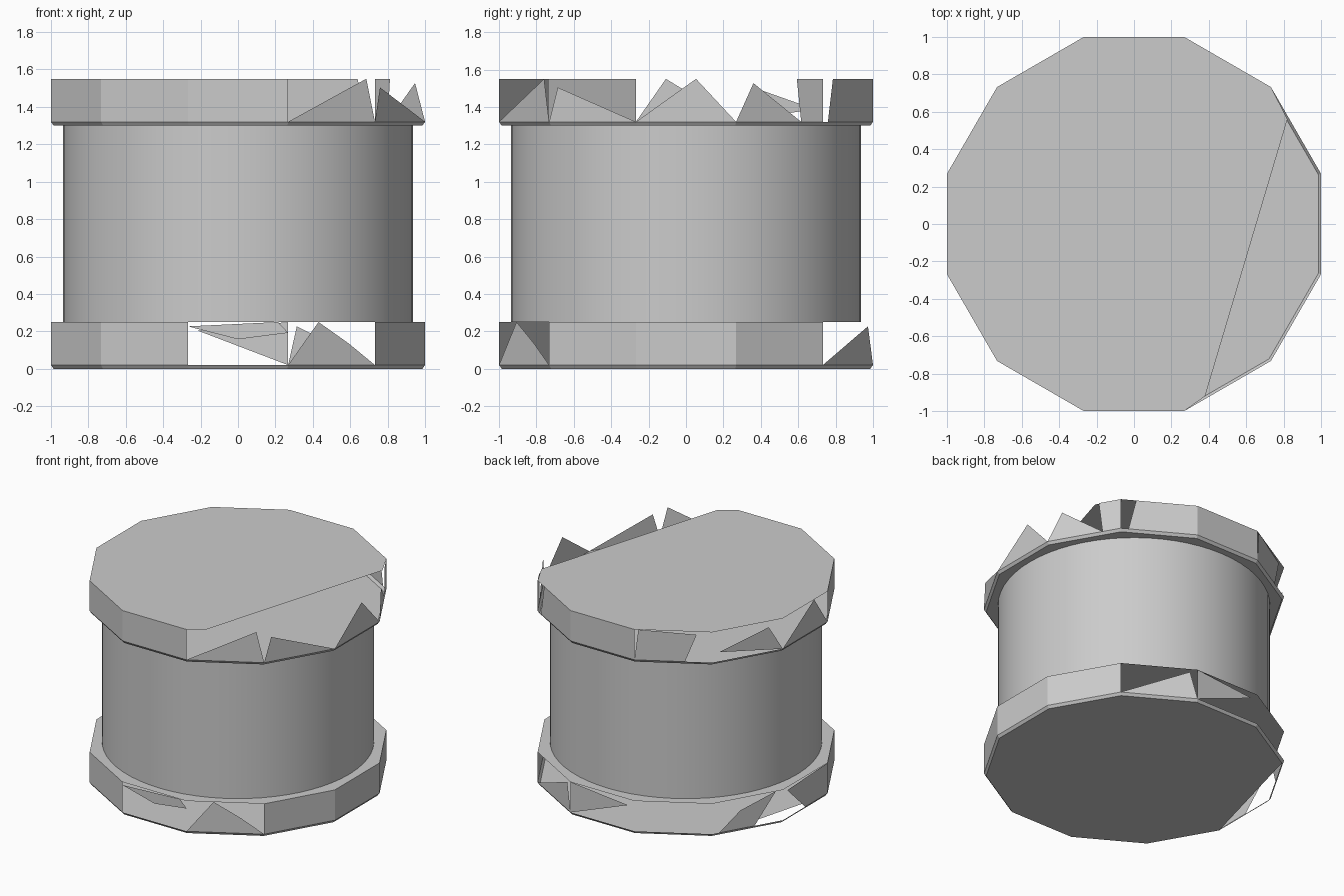
import bpy, bmesh
from math import sin, cos, radians

if "Cube" in bpy.data.objects:
    bpy.data.objects.remove(bpy.data.objects["Cube"])

R = 1.035          # corner radius of the twelve-sided rims
CH = 0.02          # lower chamfer height


def corner(deg, r, z):
    return (r * cos(radians(deg)), r * sin(radians(deg)), z)


def make(name, bm, weld=True):
    if weld:
        bmesh.ops.remove_doubles(bm, verts=bm.verts, dist=1e-4)
    me = bpy.data.meshes.new(name)
    bm.to_mesh(me)
    bm.free()
    ob = bpy.data.objects.new(name, me)
    bpy.context.collection.objects.link(ob)
    return ob


def face(bm, pts):
    return bm.faces.new([bm.verts.new(p) for p in pts])


def rim(name, z0, z1, broken, top=None, bottom=None):
    """Twelve-sided rim; 'broken' maps a side's angle to the pieces left,
    as (along, up) points in 0..1. Other sides are whole."""
    bm = bmesh.new()
    ring = [15 + 30 * i for i in range(12)]
    face(bm, top or [corner(a, R, z1) for a in ring])
    face(bm, reversed(bottom or [corner(a, R - 0.015, z0) for a in ring]))
    whole = [[(0, 0), (1, 0), (1, 1), (0, 1)]]
    for i in range(12):
        mid = -90 + 30 * i
        a, b = mid - 15, mid + 15
        p, q = corner(a, R, 0), corner(b, R, 0)
        # chamfer
        face(bm, [corner(a, R - 0.015, z0), corner(b, R - 0.015, z0),
                  corner(b, R, z0 + CH), corner(a, R, z0 + CH)])
        # wall pieces
        for piece in broken.get(mid, whole):
            face(bm, [(p[0] + (q[0] - p[0]) * u, p[1] + (q[1] - p[1]) * u,
                       z0 + CH + (z1 - z0 - CH) * v) for u, v in piece])
    return make(name, bm)


# Smooth round body
bpy.ops.mesh.primitive_cylinder_add(vertices=64, radius=0.935, depth=1.05,
                                    end_fill_type='NOTHING',
                                    location=(0, 0, 0.775))
body = bpy.context.object
body.name = "drum_body"
bpy.ops.object.shade_smooth_by_angle()

# Lower rim with chipped walls and one clipped floor corner
floor = [corner(15 + 30 * i, R - 0.015, 0) for i in range(12) if i != 5]
rim("lower_rim", 0.0, 0.25, {
    -120: [[(0, 0), (.5, 0), (.52, 1), (.05, 1)], [(.8, 0), (.9, .8), (.52, 1)]],
    -90: [[(0, .9), (.5, .6), (1, .75), (.9, 1)]],
    -60: [[(0, 0), (1, 0), (.7, .5), (.35, 1)]],
    60: [[(0, 0), (1, 0), (.9, .9)]],
    90: [[(0, 0), (.9, .8), (0, 1)]],
    120: [],
    150: [[(.1, 0), (.6, 0), (.9, 1), (.4, .6)]],
    180: [[(.5, 0), (1, 0), (1, 1), (.1, .9)]],
}, bottom=floor)

# Upper rim: lid broken off along a chord on the right side
lid = [(0.38, -0.92, 1.55), (0.82, 0.56, 1.55)]
lid += [corner(45 + 30 * i, R, 1.55) for i in range(9)]
rim("upper_rim", 1.30, 1.55, {
    -60: [[(0, 0), (1, 0), (.9, 1)]],
    -30: [[(0, 0), (1, 0), (.1, .8)]],
    0: [[(0, 0), (1, 0), (.6, 1)]],
    30: [[(0, 0), (.75, 0), (.2, .9)], [(.75, 0), (1, 0), (1, 1), (.7, 1)]],
    60: [[(.1, 0), (1, 0), (1, 1), (.2, 1)]],
    120: [[(0, 0), (.65, 0), (.8, .9), (.05, 1)]],
    150: [[(.1, .3), (1, 0), (.8, .8)]],
    180: [[(0, 0), (1, 0), (.7, 1)]],
}, top=lid)
